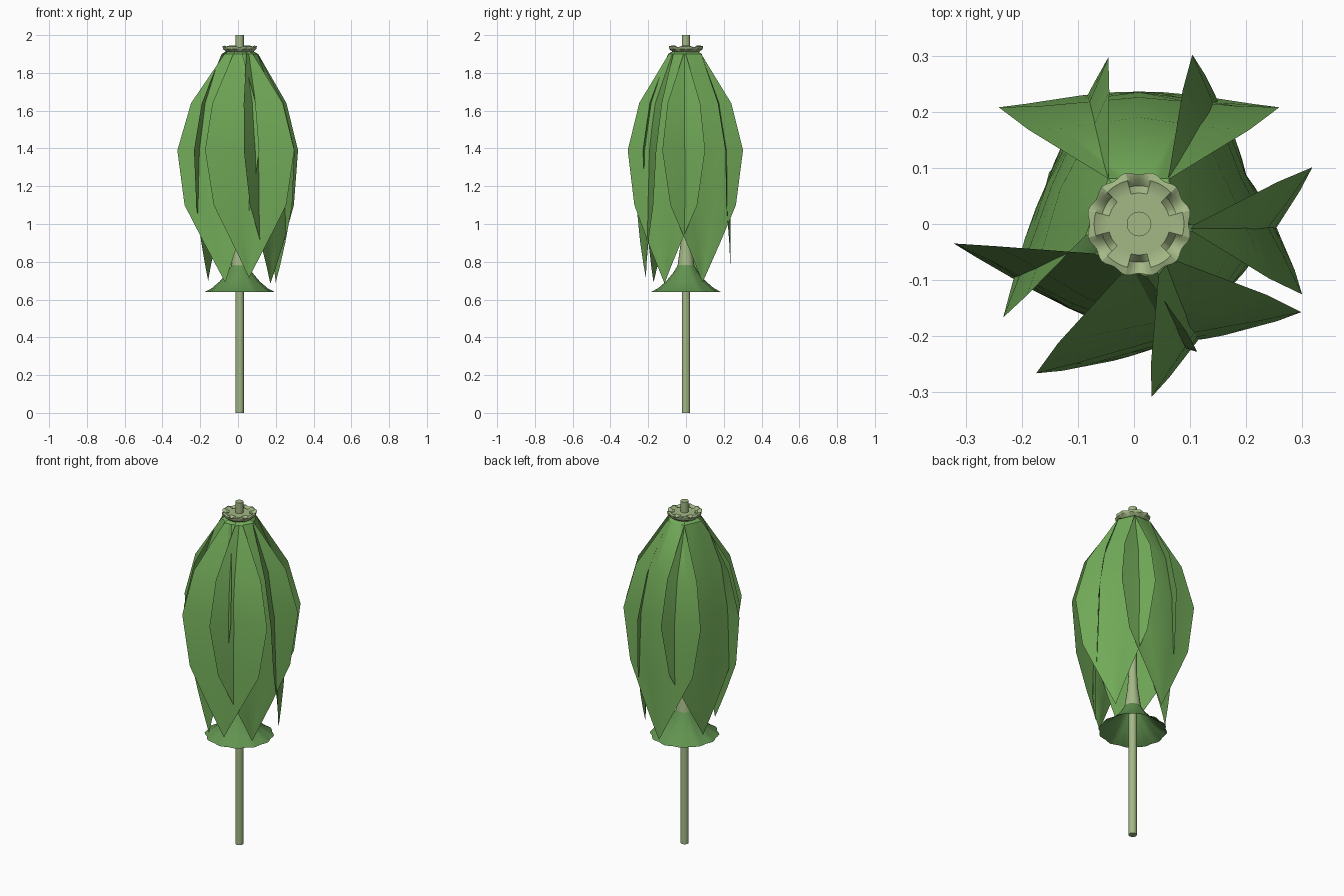
import bpy, bmesh, math
from math import sin, cos, pi, radians

if "Cube" in bpy.data.objects:
    bpy.data.objects.remove(bpy.data.objects["Cube"])

CX, CY = 0.009, 0.0   # stem axis


def mat(name, rgb):
    m = bpy.data.materials.new(name)
    m.diffuse_color = (*rgb, 1)
    m.use_nodes = True
    m.node_tree.nodes["Principled BSDF"].inputs["Base Color"].default_value = m.diffuse_color
    return m


LEAF = mat("leaf green", (0.17, 0.41, 0.10))
DARK = mat("deep green", (0.12, 0.29, 0.08))
PALE = mat("pale green", (0.37, 0.48, 0.24))


def grid_object(name, rows, material, closed, angle, caps=False):
    """Skin rows of points (top to bottom) with faces pointing outward."""
    bm = bmesh.new()
    vs = [[bm.verts.new(p) for p in r] for r in rows]
    n = len(rows[0])
    for a, b in zip(vs, vs[1:]):
        for j in range(n if closed else n - 1):
            k = (j + 1) % n
            bm.faces.new((a[j], b[j], b[k], a[k]))
    if caps:
        bm.faces.new(vs[0])
        bm.faces.new(vs[-1][::-1])
    bmesh.ops.remove_doubles(bm, verts=bm.verts, dist=1e-5)
    me = bpy.data.meshes.new(name)
    bm.to_mesh(me)
    bm.free()
    me.materials.append(material)
    ob = bpy.data.objects.new(name, me)
    bpy.context.collection.objects.link(ob)
    bpy.ops.object.select_all(action='DESELECT')
    ob.select_set(True)
    bpy.context.view_layer.objects.active = ob
    bpy.ops.object.shade_smooth_by_angle(angle=radians(angle))
    return ob


def ring(r, z, n, wave=0.0, lobes=0):
    pts = []
    for i in range(n):
        t = 2 * pi * i / n
        rr = r + wave * cos(lobes * t)
        pts.append((CX + rr * cos(t), CY + rr * sin(t), z))
    return pts


# Stem, with a tapered collar above the skirt
grid_object("stem", [ring(0.022, 2.0, 16), ring(0.022, 0.0, 16)],
            PALE, True, 40, caps=True)
grid_object("stem_collar", [ring(0.022, 1.0, 16), ring(0.028, 0.90, 16), ring(0.046, 0.77, 16)],
            PALE, True, 40)

# Flared skirt with a wavy rim
grid_object("skirt", [ring(0.042, 0.785, 48), ring(0.065, 0.745, 48),
                      ring(0.105, 0.695, 48, 0.002, 12), ring(0.145, 0.66, 48, 0.003, 12),
                      ring(0.180, 0.64, 48, 0.005, 12)],
            DARK, True, 40)


# Scalloped cap with six notches
def notched(r, z, depth, n=72):
    pts = []
    for x, y, zz in ring(r, z, n, -0.003 if r > 0.08 else 0, 12):
        t = math.atan2(y - CY, x - CX)
        pts.append((x, y, zz - depth * max(0, -cos(6 * t))))
    return pts


grid_object("cap", [notched(0.022, 1.938, 0), notched(0.055, 1.938, 0),
                    notched(0.068, 1.938, 0.018), notched(0.080, 1.944, 0.012),
                    notched(0.091, 1.941, 0.004), notched(0.088, 1.926, 0),
                    notched(0.072, 1.912, 0), notched(0.060, 1.903, 0)],
            PALE, True, 30, caps=True)

# Petals: z, half width, edge distance, centre distance
PROFILE = [(1.915, 0.040, 0.055, 0.060), (1.90, 0.055, 0.076, 0.083),
           (1.64, 0.197, 0.168, 0.190), (1.39, 0.250, 0.208, 0.226),
           (1.10, 0.203, 0.214, 0.235), (0.90, 0.104, 0.224, 0.236),
           (0.78, 0.044, 0.231, 0.236), (0.69, 0.0, 0.236, 0.236)]


def petal(i, deg, edge_in, mid_in, shift, lift, wide):
    a = radians(deg)
    rows = []
    for z, w, re, rc in PROFILE:
        k = min(1, max(0, (1.90 - z) / 0.4))
        zz = z + lift * max(0, (1.1 - z) / 0.41)
        row = []
        for s in (-1, -0.7, -0.36, 0, 0.36, 0.7, 1):
            # the section is a shallow arch; near the tip all follow the centre
            f = min(1, abs(s) * 1.25) * min(1, w / 0.18)
            r = (rc - mid_in * k) * (1 - f) + (re - edge_in * k) * f
            u = s * w * wide + shift * k * min(1, w / 0.2)
            row.append((CX + r * cos(a) - u * sin(a), CY + r * sin(a) + u * cos(a), zz))
        rows.append(row)
    grid_object(f"petal_{i}", rows, LEAF, False, 35)


# heading, edge inset, centre inset, sideways shift, tip lift, width factor
PETALS = [(90, 0.0, 0.0, 0.0, 0.0, 1.0), (24.6, -0.004, 0.026, 0.0, 0.0, 0.94),
          (-35, 0.013, 0.038, 0.010, -0.005, 1.0), (-77, -0.010, 0.018, 0.004, 0.025, 0.97),
          (158, 0.046, 0.056, -0.005, 0.01, 1.0), (246, 0.042, 0.048, -0.050, 0.0, 0.95)]
for i, p in enumerate(PETALS):
    petal(i + 1, *p)
